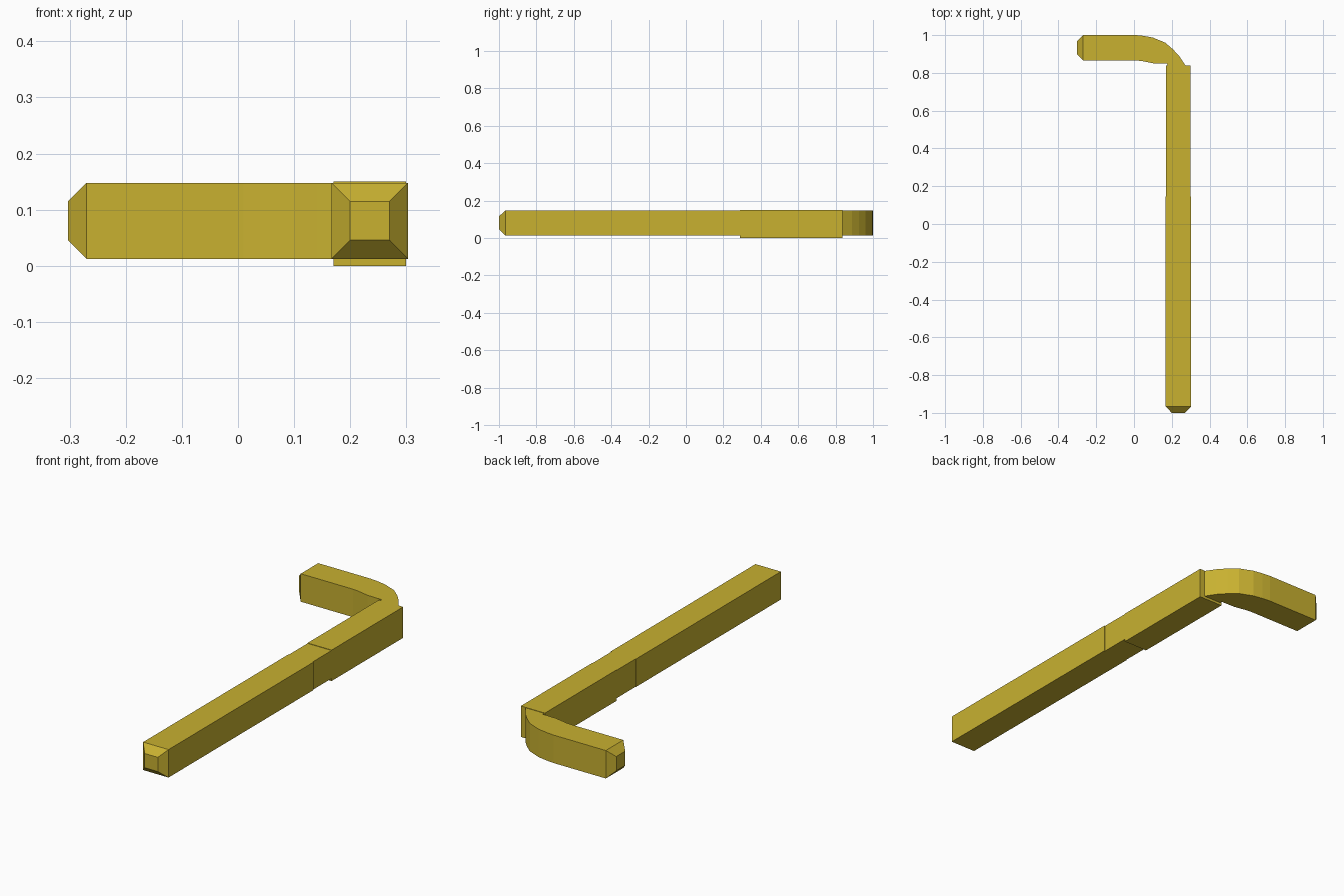
import bpy
import bmesh

if "Cube" in bpy.data.objects:
    bpy.data.objects.remove(bpy.data.objects["Cube"])

brass = bpy.data.materials.new("brass_yellow")
brass.diffuse_color = (0.58, 0.44, 0.03, 1)
brass.use_nodes = True
brass.node_tree.nodes["Principled BSDF"].inputs["Base Color"].default_value = brass.diffuse_color


def finish(bm, name):
    bmesh.ops.recalc_face_normals(bm, faces=bm.faces[:])
    mesh = bpy.data.meshes.new(name)
    bm.to_mesh(mesh)
    bm.free()
    mesh.materials.append(brass)
    obj = bpy.data.objects.new(name, mesh)
    bpy.context.scene.collection.objects.link(obj)
    return obj


def loft(name, rings):
    """Join four-cornered rings into a closed bar."""
    bm = bmesh.new()
    loops = [[bm.verts.new(p) for p in ring] for ring in rings]
    for a, b in zip(loops, loops[1:]):
        for i in range(4):
            j = (i + 1) % 4
            bm.faces.new((a[i], a[j], b[j], b[i]))
    bm.faces.new(loops[0])
    bm.faces.new(loops[-1])
    return finish(bm, name)


def ring_y(y, x0, x1, z0, z1):
    return [(x0, y, z0), (x1, y, z0), (x1, y, z1), (x0, y, z1)]


def ring_span(outer, inner, z0, z1):
    return [(*outer, z0), (*inner, z0), (*inner, z1), (*outer, z1)]


LOW, HIGH = 0.0125, 0.148

# Long front bar with a chamfered tip
loft("long_bar", [
    ring_y(-1.0, 0.20, 0.27, 0.046, 0.115),
    ring_y(-0.965, 0.167, 0.303, LOW, HIGH),
    ring_y(0.145, 0.167, 0.303, LOW, HIGH),
])

# Slimmer core joining the long bar to the sleeve
loft("core_bar", [
    ring_y(0.14, 0.170, 0.299, LOW, HIGH),
    ring_y(0.30, 0.170, 0.299, LOW, HIGH),
])

# Slightly taller sleeve behind it
loft("rear_sleeve", [
    ring_y(0.29, 0.170, 0.299, 0.0, 0.15),
    ring_y(0.838, 0.170, 0.299, 0.0, 0.15),
])

# Bent hook: outer and inner edge points from the tip round the bend
bend = [
    ((-0.27, 1.0), (-0.27, 0.866)),
    ((0.01, 1.0), (0.01, 0.866)),
    ((0.05, 0.996), (0.04, 0.863)),
    ((0.10, 0.987), (0.07, 0.857)),
    ((0.165, 0.96), (0.10, 0.851)),
    ((0.205, 0.926), (0.14, 0.850)),
    ((0.24, 0.888), (0.175, 0.849)),
    ((0.277, 0.832), (0.18, 0.825)),
]
loft("bent_hook",
     [ring_span((-0.303, 0.967), (-0.303, 0.899), 0.046, 0.115)]
     + [ring_span(o, i, LOW, HIGH) for o, i in bend])
